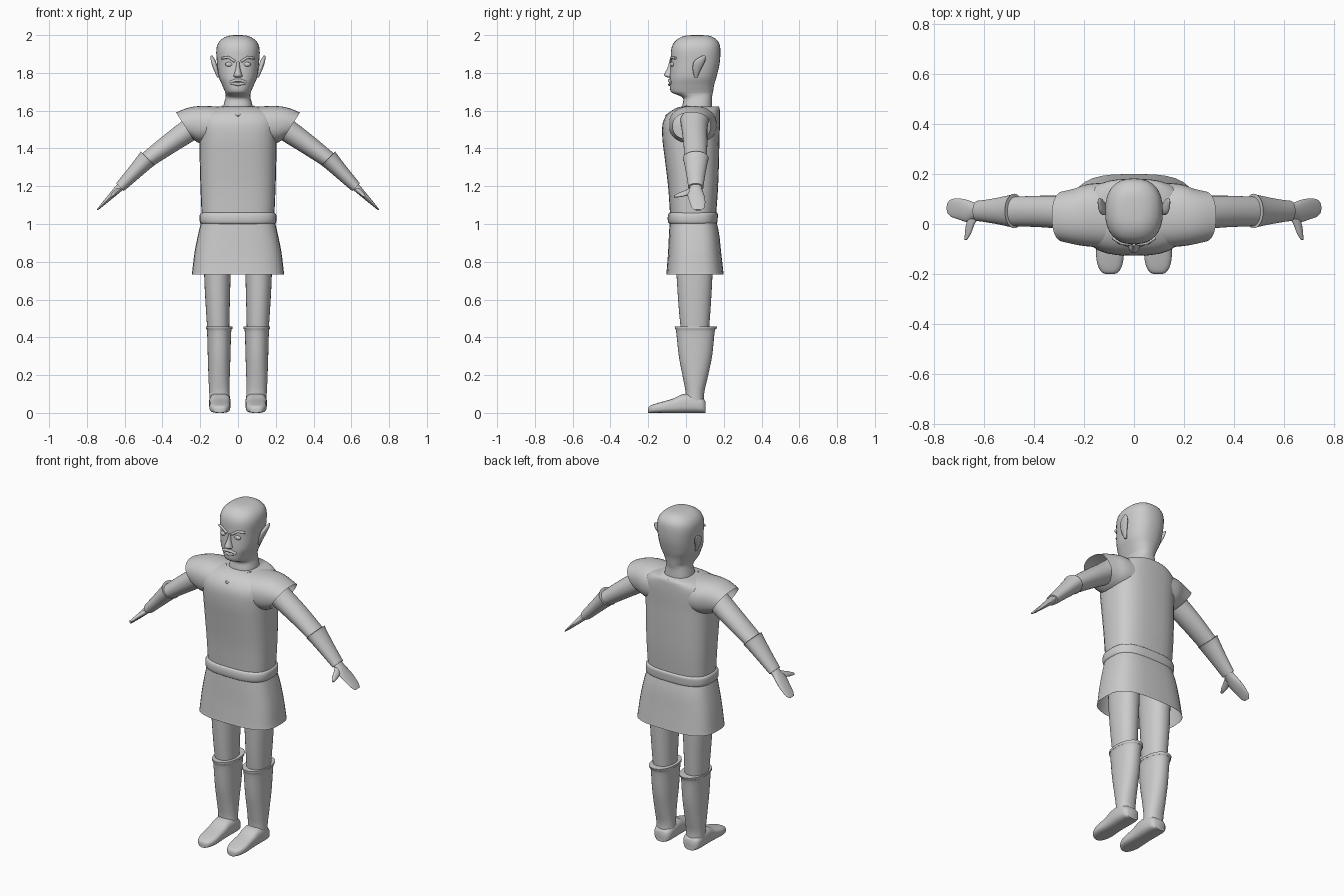
import bpy, bmesh, math
from mathutils import Vector


def finish(obj, mirror):
    if mirror:
        obj.modifiers.new("Mirror", 'MIRROR')
    bpy.ops.object.select_all(action='DESELECT')
    obj.select_set(True)
    bpy.context.view_layer.objects.active = obj
    bpy.ops.object.shade_smooth_by_angle(angle=math.radians(50))


def catmull(a, b, c, d, t):
    return 0.5 * (2 * b + (c - a) * t + (2 * a - 5 * b + 4 * c - d) * t * t
                  + (3 * b - a - 3 * c + d) * t ** 3)


def loft(name, rings, p=2.0, n=32, steps=4, caps=True, mirror=False):
    """Skin smoothly through rings of (centre, half axis u, half axis v)."""
    rings = [[Vector(q) for q in r] for r in rings]
    last = len(rings) - 1
    dense = []
    for i in range(last):
        quad = [rings[max(i - 1, 0)], rings[i], rings[i + 1], rings[min(i + 2, last)]]
        for s in range(steps):
            dense.append([catmull(*[r[k] for r in quad], s / steps) for k in range(3)])
    dense.append(rings[-1])
    bm = bmesh.new()
    loops = []
    for c, u, v in dense:
        loop = []
        for k in range(n):
            a = 2 * math.pi * k / n
            x, y = math.cos(a), math.sin(a)
            x = math.copysign(abs(x) ** (2 / p), x)
            y = math.copysign(abs(y) ** (2 / p), y)
            loop.append(bm.verts.new(c + u * x + v * y))
        loops.append(loop)
    for lo, hi in zip(loops, loops[1:]):
        for k in range(n):
            j = (k + 1) % n
            bm.faces.new((lo[k], lo[j], hi[j], hi[k]))
    if caps:
        bm.faces.new(loops[0])
        bm.faces.new(loops[-1])
    bmesh.ops.recalc_face_normals(bm, faces=bm.faces)
    mesh = bpy.data.meshes.new(name)
    bm.to_mesh(mesh)
    bm.free()
    obj = bpy.data.objects.new(name, mesh)
    bpy.context.collection.objects.link(obj)
    finish(obj, mirror)
    return obj


def stack(name, rows, **kw):
    """Upright loft from rows of (z, centre x, half width, y front, y back)."""
    return loft(name, [((cx, (y0 + y1) / 2, z), (rx, 0, 0), (0, (y1 - y0) / 2, 0))
                       for z, cx, rx, y0, y1 in rows], **kw)


def limb(name, rows, normal, **kw):
    """Arm-like loft from rows of (x, y, z, half depth in y, half thickness)."""
    nv = Vector(normal).normalized()
    return loft(name, [((x, y, z), (0, d, 0), nv * t) for x, y, z, d, t in rows],
                mirror=True, **kw)


def cord(name, points, radius, mirror=False):
    """Thin round strip along a path."""
    cu = bpy.data.curves.new(name, 'CURVE')
    cu.dimensions = '3D'
    cu.bevel_depth = radius
    cu.bevel_resolution = 2
    cu.use_fill_caps = True
    sp = cu.splines.new('POLY')
    sp.points.add(len(points) - 1)
    for pt, co in zip(sp.points, points):
        pt.co = (*co, 1)
    obj = bpy.data.objects.new(name, cu)
    bpy.context.collection.objects.link(obj)
    if mirror:
        obj.modifiers.new("Mirror", 'MIRROR')


# Head and neck
stack("head", [
    (1.55, 0, .085, -.02, .14), (1.62, 0, .078, -.02, .138), (1.665, 0, .067, -.015, .137),
    (1.685, 0, .065, -.05, .14), (1.70, 0, .069, -.08, .143), (1.74, 0, .086, -.086, .15),
    (1.78, 0, .102, -.086, .162), (1.85, 0, .111, -.081, .178), (1.92, 0, .115, -.079, .182),
    (1.96, 0, .103, -.064, .174), (1.985, 0, .077, -.035, .15), (1.997, 0, .045, .0, .12),
    (2.0, 0, .012, .045, .07)], p=2.4)
stack("nose", [
    (1.86, 0, .008, -.088, -.05), (1.825, 0, .012, -.099, -.05), (1.795, 0, .02, -.115, -.05),
    (1.782, 0, .024, -.112, -.05), (1.775, 0, .012, -.095, -.05)], n=16)
stack("ear", [
    (1.775, .104, .006, .045, .06), (1.82, .118, .012, .035, .08), (1.86, .13, .013, .042, .1),
    (1.885, .138, .007, .075, .104), (1.892, .14, .003, .09, .1)], n=16, mirror=True)
cord("brow", [(.016, -.081, 1.86), (.05, -.077, 1.882), (.085, -.055, 1.878)], .007, True)
cord("upper_lip", [(-.042, -.077, 1.75), (-.015, -.088, 1.76), (.015, -.088, 1.76), (.042, -.077, 1.75)], .008)
cord("lower_lip", [(-.04, -.077, 1.748), (0, -.087, 1.738), (.04, -.077, 1.748)], .008)
for s in (-1, 1):
    bpy.ops.mesh.primitive_uv_sphere_add(segments=16, ring_count=10, location=(s * .048, -.072, 1.845))
    eye = bpy.context.object
    eye.name = "eye"
    eye.scale = (.02, .011, .012)
    finish(eye, False)

# Tunic body, neckline and short sleeves
stack("tunic", [
    (1.0, 0, .188, -.08, .152), (1.06, 0, .193, -.085, .16), (1.2, 0, .199, -.095, .17),
    (1.35, 0, .203, -.113, .175), (1.45, 0, .205, -.125, .177), (1.53, 0, .208, -.124, .18),
    (1.58, 0, .195, -.1, .18), (1.61, 0, .15, -.06, .178), (1.622, 0, .1, -.025, .173)], p=2.8)
cord("neckline", [(.085, .005, 1.622), (.045, -.055, 1.607), (0, -.107, 1.572)], .005, True)
loft("sleeve", [
    ((.10, .035, 1.525), (0, .13, 0), (0, 0, .096)),
    ((.18, .035, 1.525), (0, .125, 0), (.015, 0, .1)),
    ((.235, .03, 1.522), (0, .112, 0), (.03, 0, .093)),
    ((.282, .03, 1.518), (0, .1, 0), (.046, 0, .072))], p=2.3, caps=False, mirror=True)

# Belt and skirt
stack("belt", [
    (.998, 0, .185, -.08, .155), (1.006, 0, .2, -.093, .165), (1.03, 0, .204, -.097, .168),
    (1.054, 0, .2, -.093, .168), (1.062, 0, .185, -.08, .158)], p=2.9)
stack("skirt", [
    (1.03, 0, .19, -.085, .157), (.95, 0, .21, -.09, .175), (.85, 0, .23, -.095, .186),
    (.745, 0, .243, -.103, .198), (.732, 0, .246, -.105, .2)], p=3, caps=False)

# Arms, cuffs and hands
limb("upper_arm", [
    (.19, .045, 1.55, .075, .065), (.255, .045, 1.5, .068, .061),
    (.37, .05, 1.42, .063, .053), (.50, .05, 1.325, .058, .042)], (.57, 0, .82))
limb("arm_cuff", [
    (.478, .052, 1.347, .069, .054), (.488, .052, 1.337, .065, .049),
    (.55, .052, 1.272, .052, .039), (.61, .052, 1.21, .042, .031),
    (.625, .052, 1.195, .041, .028)], (.7, 0, .71))
limb("hand", [
    (.60, .052, 1.22, .032, .024), (.635, .052, 1.185, .033, .02),
    (.665, .052, 1.155, .044, .016), (.70, .06, 1.12, .042, .011),
    (.732, .064, 1.088, .034, .006), (.746, .064, 1.074, .018, .003)], (.7, 0, .71), n=20)
loft("thumb", [
    ((.64, .03, 1.175), (.017, 0, -.017), (.009, .004, .009)),
    ((.655, -.005, 1.163), (.014, 0, -.014), (.008, .004, .008)),
    ((.664, -.04, 1.153), (.01, 0, -.01), (.006, .003, .006)),
    ((.672, -.063, 1.146), (.004, 0, -.004), (.003, .001, .003))], n=14, mirror=True)

# Legs, boots and feet
stack("leg", [
    (.42, .104, .057, -.025, .12), (.55, .107, .063, -.038, .13),
    (.73, .109, .07, -.05, .14), (.95, .105, .075, -.06, .145)], p=2.2, mirror=True)
stack("boot", [
    (.458, .1, .07, -.06, .165), (.445, .1, .07, -.058, .16), (.43, .1, .064, -.052, .152),
    (.3, .1, .06, -.038, .138), (.18, .1, .056, -.015, .113), (.1, .098, .054, -.002, .096),
    (.03, .096, .055, -.01, .1)], p=2.2, mirror=True)
loft("foot", [((.096, y, h / 2), (w, 0, 0), (0, 0, h / 2)) for y, w, h in [
    (.104, .035, .06), (.085, .052, .08), (.03, .057, .1), (-.02, .056, .098),
    (-.07, .054, .075), (-.13, .055, .058), (-.17, .047, .046), (-.193, .032, .036),
    (-.2, .015, .024)]], p=3, mirror=True)
